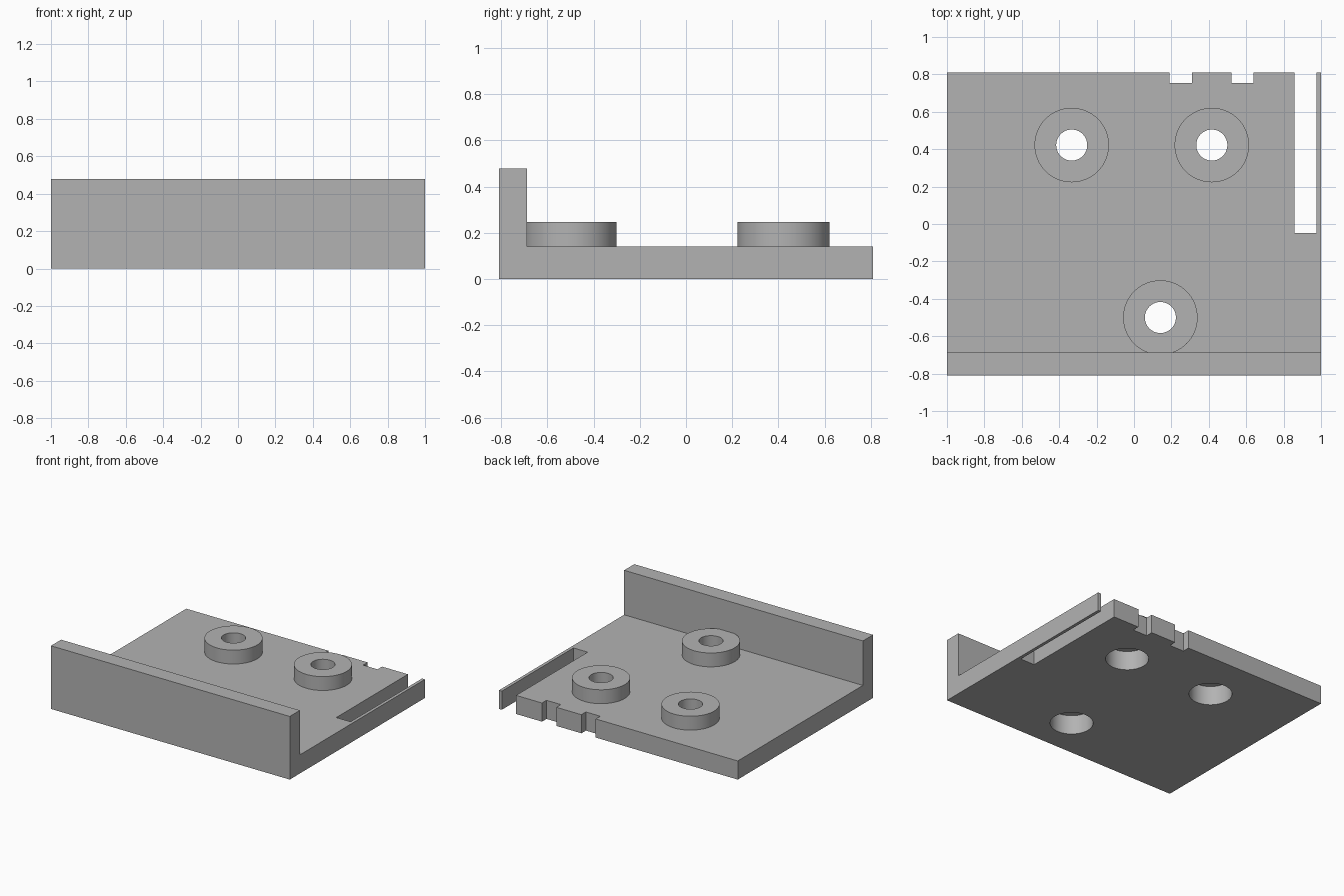
import bpy
import bmesh
import math

TOP_Z, BOSS_Z, WALL_Z = 0.141, 0.246, 0.478
X, Y, WALL_Y = 1.0, 0.809, -0.688
BOSSES = [(-0.333, 0.422), (0.416, 0.422), (0.141, -0.5)]

cube = bpy.data.objects.get("Cube")
if cube:
    bpy.data.objects.remove(cube, do_unlink=True)

grey = bpy.data.materials.new("plain grey")
grey.use_nodes = True
grey.diffuse_color = (0.45, 0.45, 0.45, 1)
grey.node_tree.nodes["Principled BSDF"].inputs["Base Color"].default_value = (0.45, 0.45, 0.45, 1)


def add_object(name, bm):
    bmesh.ops.recalc_face_normals(bm, faces=bm.faces)
    mesh = bpy.data.meshes.new(name)
    bm.to_mesh(mesh)
    bm.free()
    mesh.materials.append(grey)
    obj = bpy.data.objects.new(name, mesh)
    bpy.context.collection.objects.link(obj)
    return obj


def prism(name, base, offset):
    """Extrude a closed outline along an offset."""
    bm = bmesh.new()
    face = bm.faces.new([bm.verts.new(p) for p in base])
    result = bmesh.ops.extrude_face_region(bm, geom=[face], use_keep_orig=True)
    verts = [v for v in result["geom"] if isinstance(v, bmesh.types.BMVert)]
    bmesh.ops.translate(bm, verts=verts, vec=offset)
    return add_object(name, bm)


def block(name, x0, x1, y0, y1, z0, z1):
    base = [(x0, y0, z0), (x1, y0, z0), (x1, y1, z0), (x0, y1, z0)]
    return prism(name, base, (0, 0, z1 - z0))


def cylinder(name, centre, radius, z0, z1, sides=64):
    angles = [math.tau * i / sides for i in range(sides)]
    base = [(centre[0] + radius * math.cos(a), centre[1] + radius * math.sin(a), z0)
            for a in angles]
    return prism(name, base, (0, 0, z1 - z0))


def combine(target, tool, operation):
    """Apply a boolean, then discard the tool."""
    mod = target.modifiers.new(tool.name, "BOOLEAN")
    mod.operation, mod.solver, mod.object = operation, "EXACT", tool
    bpy.context.view_layer.objects.active = target
    bpy.ops.object.modifier_apply(modifier=mod.name)
    bpy.data.objects.remove(tool, do_unlink=True)


# Base plate with its upright front wall, as one L-shaped section
section = [(-Y, 0), (Y, 0), (Y, TOP_Z), (WALL_Y, TOP_Z), (WALL_Y, WALL_Z), (-Y, WALL_Z)]
bracket = prism("bracket_plate", [(-X, y, z) for y, z in section], (2 * X, 0, 0))

# Rear notches and the long slot that leaves a thin side rail
for x0, x1, y0 in [(0.19, 0.31, 0.755), (0.52, 0.64, 0.755), (0.857, 0.976, -0.048)]:
    combine(bracket, block("notch_cutter", x0, x1, y0, 1, -0.1, 0.3), "DIFFERENCE")

# Raised round bosses, each with a through hole and a wide recess below
for centre in BOSSES:
    combine(bracket, cylinder("boss", centre, 0.199, 0.07, BOSS_Z), "UNION")
    combine(bracket, cylinder("recess_cutter", centre, 0.148, -0.1, 0.145), "DIFFERENCE")
    combine(bracket, cylinder("hole_cutter", centre, 0.083, 0.1, 0.4), "DIFFERENCE")

# Smooth round walls, keep edges crisp
bpy.ops.object.select_all(action="DESELECT")
bracket.select_set(True)
bpy.context.view_layer.objects.active = bracket
bpy.ops.object.shade_smooth_by_angle(angle=math.radians(30))
